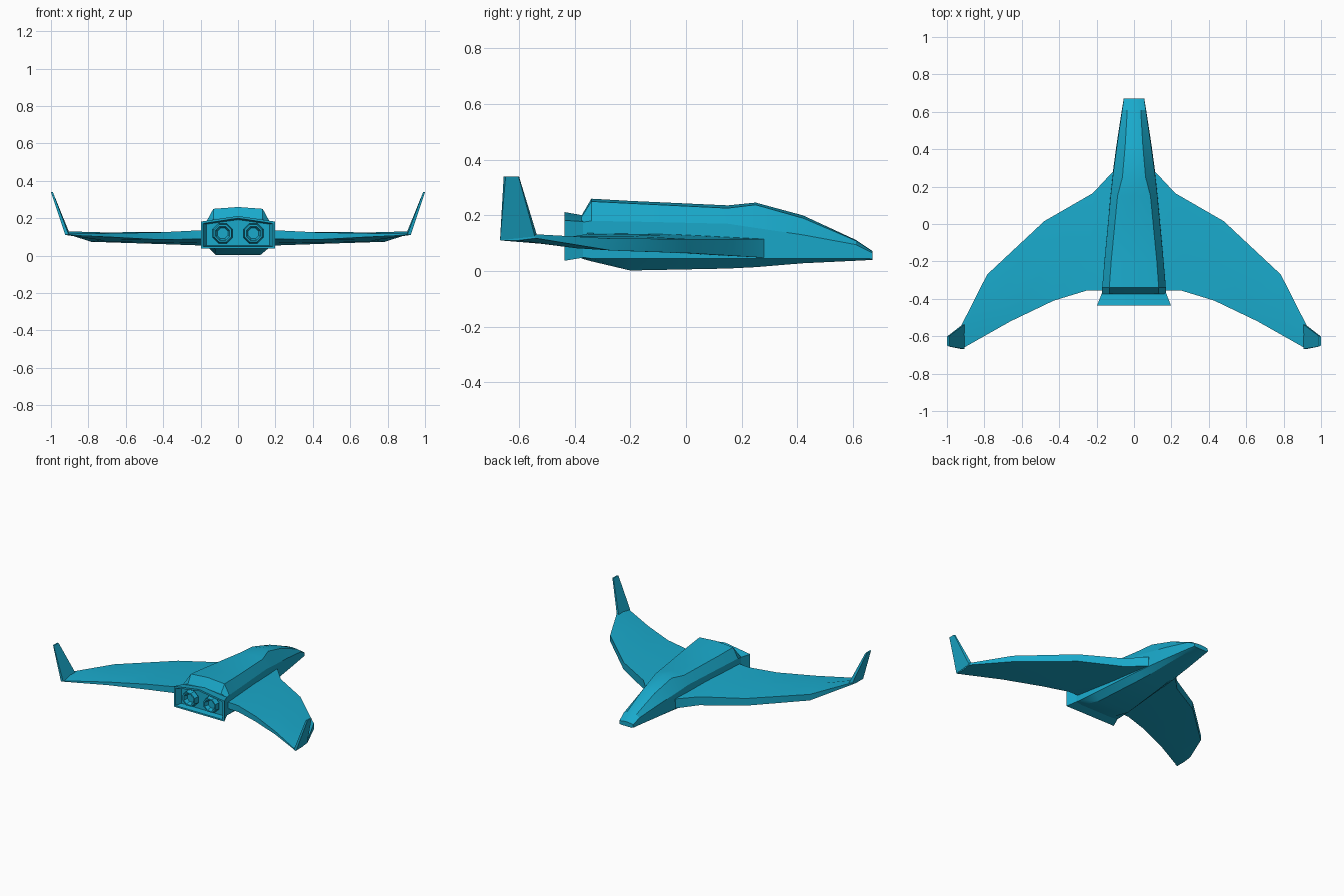
import bpy, bmesh, math

paint = bpy.data.materials.new("teal_paint")
paint.diffuse_color = (0.01, 0.40, 0.60, 1)


def loft(name, rings, mirror=False, angle=25):
    """Closed skin through a list of equal-length point rings, capped at both ends."""
    bm = bmesh.new()
    loops = [[bm.verts.new(p) for p in r] for r in rings]
    n = len(loops[0])
    for a, b in zip(loops, loops[1:]):
        for i in range(n):
            j = (i + 1) % n
            bm.faces.new((a[i], a[j], b[j], b[i]))
    bm.faces.new(loops[0])
    bm.faces.new(loops[-1])
    bmesh.ops.recalc_face_normals(bm, faces=bm.faces)
    me = bpy.data.meshes.new(name)
    bm.to_mesh(me)
    bm.free()
    ob = bpy.data.objects.new(name, me)
    bpy.context.collection.objects.link(ob)
    me.materials.append(paint)
    bpy.ops.object.select_all(action='DESELECT')
    ob.select_set(True)
    bpy.context.view_layer.objects.active = ob
    bpy.ops.object.shade_smooth_by_angle(angle=math.radians(angle))
    if mirror:
        m = ob.modifiers.new("mirror", 'MIRROR')
        m.use_axis[0] = True
    return ob


def section(y, top, half, bottom):
    """Symmetric ring across the hull from its right-hand points (x, z)."""
    return ([(0, y, top)] + [(x, y, z) for x, z in half] + [(0, y, bottom)]
            + [(-x, y, z) for x, z in reversed(half)])


# Fuselage: y, top, shoulder, upper side, lower side, belly
stations = [
    (-.375, .200, (.130, .195), (.172, .175), (.172, .050), (.120, .045)),
    (-.340, .260, (.132, .250), (.170, .180), (.170, .045), (.120, .035)),
    (-.200, .252, (.122, .243), (.158, .178), (.159, .045), (.118, .002)),
    (.150, .236, (.088, .226), (.125, .170), (.128, .045), (.085, .009)),
    (.250, .246, (.062, .238), (.114, .155), (.117, .045), (.075, .014)),
    (.420, .200, (.047, .190), (.091, .130), (.094, .045), (.060, .028)),
    (.610, .112, (.036, .109), (.063, .095), (.065, .045), (.047, .037)),
    (.670, .072, (.030, .070), (.054, .065), (.055, .044), (.042, .040)),
]
loft("fuselage", [section(s[0], s[1], s[2:], s[5][1]) for s in stations])

# Flared engine housing with a recessed rear
loft("engine_housing", [
    section(-.370, .200, [(.172, .178), (.172, .048)], .048),
    section(-.437, .212, [(.198, .182), (.198, .037)], .037),
    section(-.437, .200, [(.186, .172), (.186, .048)], .048),
    section(-.395, .192, [(.168, .168), (.168, .053)], .053),
])

# Twin eight-sided nozzles
profile = [(.040, -.385), (.058, -.405), (.050, -.437), (.041, -.437), (.030, -.410)]
loft("nozzle", [[(.082 + r * math.cos(k * math.pi / 4 + math.pi / 8), y,
                  .119 + r * math.sin(k * math.pi / 4 + math.pi / 8)) for k in range(8)]
                for r, y in profile], mirror=True)

# Swept wing: leading edge (x, y, top, bottom), trailing edge (x, y, top, bottom)
ribs = [
    ((.050, .275, .115, .048), (.050, -.355, .138, .090)),
    ((.113, .280, .115, .048), (.180, -.355, .136, .090)),
    ((.220, .165, .115, .055), (.250, -.355, .133, .088)),
    ((.480, .015, .115, .064), (.430, -.410, .124, .086)),
    ((.785, -.270, .117, .074), (.660, -.520, .120, .098)),
    ((.922, -.540, .132, .118), (.920, -.667, .116, .110)),
]


def rib(le, te):
    mid = [(a + b) / 2 for a, b in zip(le, te)]
    return [(le[0], le[1], le[2]), (mid[0], mid[1], mid[2] + .006), (te[0], te[1], te[2]),
            (te[0], te[1], te[3]), (mid[0], mid[1], mid[3] - .004), (le[0], le[1], le[3])]


loft("wing", [rib(a, b) for a, b in ribs], mirror=True)

# Upturned wing-tip fins
loft("winglet", [
    [(.905, -.536, .130), (.924, -.543, .124), (.924, -.668, .111), (.906, -.668, .114)],
    [(.990, -.600, .340), (1.00, -.602, .340), (1.00, -.648, .340), (.990, -.655, .340)],
], mirror=True)
